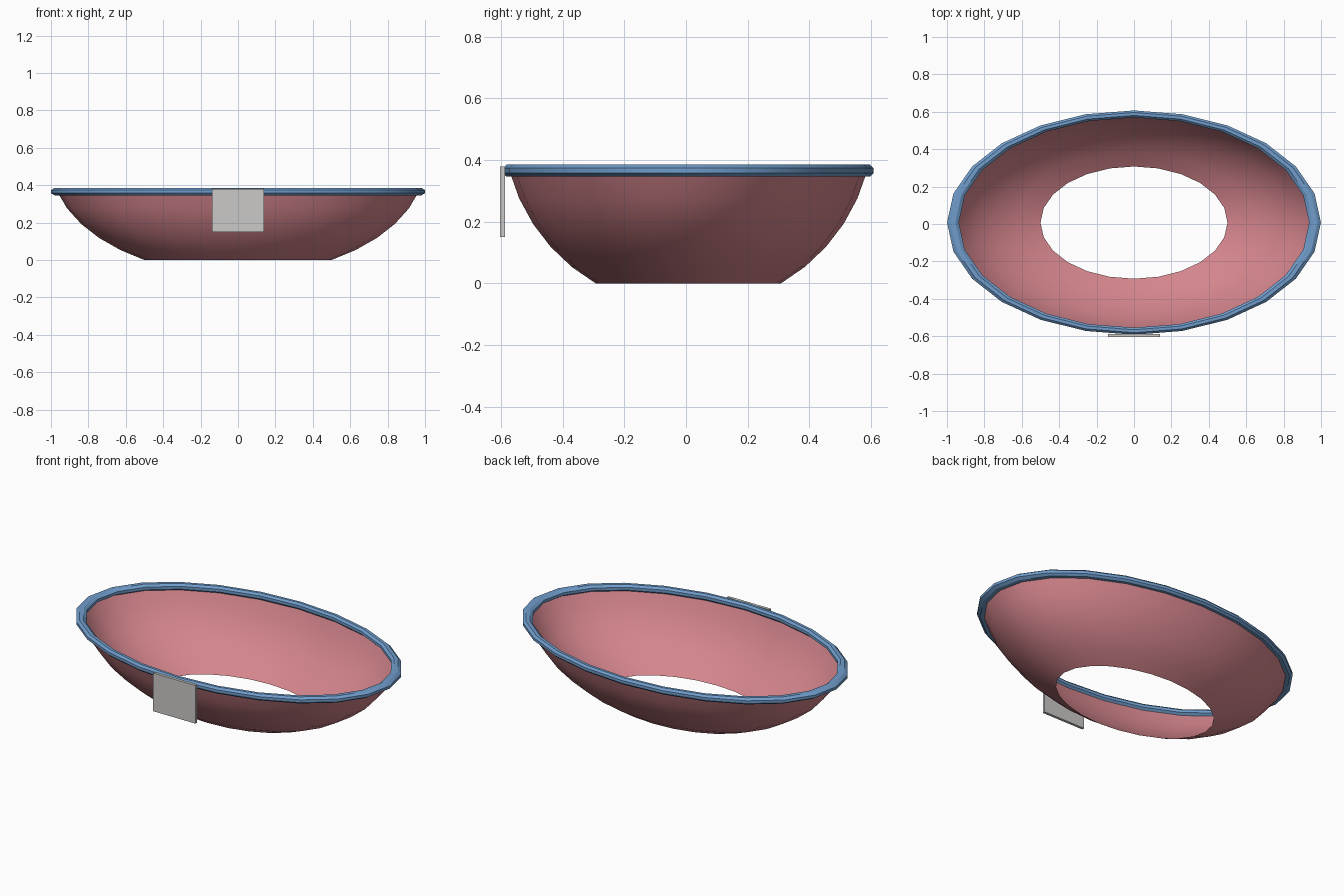
import bpy
import bmesh
import math

cube = bpy.data.objects.get("Cube")
if cube:
    bpy.data.objects.remove(cube, do_unlink=True)

SEGMENTS = 24      # sides around the oval
OVAL = 0.6         # depth relative to width
CENTRE_Y = 0.0075  # bowl sits slightly back to make room for the plate


def material(name, rgb):
    mat = bpy.data.materials.new(name)
    mat.use_nodes = True
    colour = (*rgb, 1.0)
    mat.diffuse_color = colour
    mat.node_tree.nodes["Principled BSDF"].inputs["Base Color"].default_value = colour
    return mat


def add_object(name, bm, mat, smooth_angle=None):
    bmesh.ops.recalc_face_normals(bm, faces=bm.faces)
    mesh = bpy.data.meshes.new(name)
    bm.to_mesh(mesh)
    bm.free()
    mesh.materials.append(mat)
    obj = bpy.data.objects.new(name, mesh)
    bpy.context.collection.objects.link(obj)
    if smooth_angle:
        bpy.ops.object.select_all(action='DESELECT')
        obj.select_set(True)
        bpy.context.view_layer.objects.active = obj
        bpy.ops.object.shade_smooth_by_angle(angle=math.radians(smooth_angle))
    return obj


def oval_lathe(profile, closed=False):
    """Sweep (radius, z) points round the oval."""
    bm = bmesh.new()
    rings = []
    for r, z in profile:
        ring = []
        for i in range(SEGMENTS):
            a = 2 * math.pi * i / SEGMENTS
            ring.append(bm.verts.new((r * math.cos(a), CENTRE_Y + r * OVAL * math.sin(a), z)))
        rings.append(ring)
    pairs = list(zip(rings, rings[1:]))
    if closed:
        pairs.append((rings[-1], rings[0]))
    for low, high in pairs:
        for i in range(SEGMENTS):
            j = (i + 1) % SEGMENTS
            bm.faces.new((low[i], low[j], high[j], high[i]))
    return bm


pink = material("dusty pink", (0.66, 0.235, 0.265))
blue = material("soft blue", (0.16, 0.335, 0.60))
grey = material("light grey", (0.60, 0.59, 0.575))

# Open bowl: a band of an ellipsoid with no floor
angles = [math.radians(-60 + 9 * k) for k in range(6)]
base = 0.6 * math.sin(angles[0])
bowl_profile = [(math.cos(a), 0.6 * math.sin(a) - base) for a in angles]
add_object("bowl", oval_lathe(bowl_profile), pink, 40)

# Rolled rim with an eight-sided section
rim_profile = []
for k in range(8):
    a = math.radians(22.5 + 45 * k)
    rim_profile.append((0.968 + 0.034 * math.cos(a), 0.3655 + 0.0215 * math.sin(a)))
add_object("rim", oval_lathe(rim_profile, closed=True), blue, 30)

# Flat plate hung on the front
bm = bmesh.new()
bmesh.ops.create_cube(bm, size=1.0)
bmesh.ops.scale(bm, vec=(0.28, 0.016, 0.228), verts=bm.verts)
bmesh.ops.translate(bm, vec=(0, -0.595, 0.265), verts=bm.verts)
add_object("front_plate", bm, grey)
